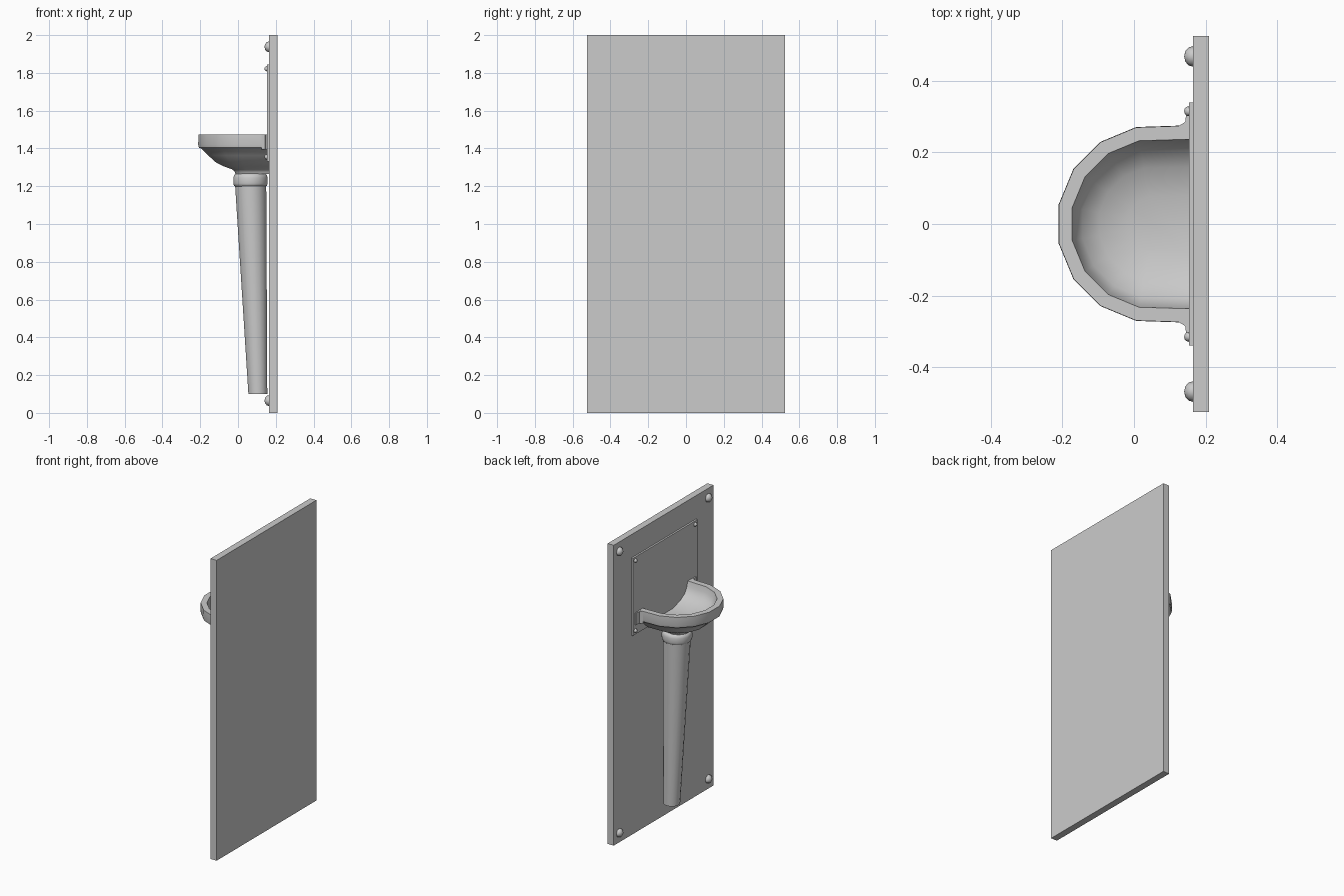
import bpy, bmesh, math
from mathutils import Matrix

if "Cube" in bpy.data.objects:
    bpy.data.objects.remove(bpy.data.objects["Cube"])

WALL = 0.164


def finish(name, bm, angle=None):
    bmesh.ops.recalc_face_normals(bm, faces=bm.faces)
    mesh = bpy.data.meshes.new(name)
    bm.to_mesh(mesh)
    bm.free()
    ob = bpy.data.objects.new(name, mesh)
    bpy.context.collection.objects.link(ob)
    if angle:
        bpy.ops.object.select_all(action='DESELECT')
        ob.select_set(True)
        bpy.context.view_layer.objects.active = ob
        bpy.ops.object.shade_smooth_by_angle(angle=math.radians(angle))
    return ob


def box(name, lo, hi):
    bm = bmesh.new()
    size = [b - a for a, b in zip(lo, hi)]
    mid = [(a + b) / 2 for a, b in zip(lo, hi)]
    bmesh.ops.create_cube(bm, size=1, matrix=Matrix.Translation(mid) @ Matrix.Diagonal((*size, 1)))
    return finish(name, bm)


def loft(name, rings, angle=40):
    bm = bmesh.new()
    loops = [[bm.verts.new(p) for p in ring] for ring in rings]
    n = len(loops[0])
    for a, b in zip(loops, loops[1:]):
        for i in range(n):
            j = (i + 1) % n
            bm.faces.new((a[i], a[j], b[j], b[i]))
    bm.faces.new(loops[0])
    bm.faces.new(loops[-1])
    return finish(name, bm, angle)


def circle(cx, r, z, n=16):
    return [(cx + r * math.cos(t), r * math.sin(t), z)
            for t in (2 * math.pi * (i + 0.5) / n for i in range(n))]


def d_ring(r, z, back=1.0):
    # half of a 16-sided circle, carried straight back to the wall
    pts = [(WALL, back * r, z)]
    for i in range(8):
        t = math.radians(101.25 + 22.5 * i)
        pts.append((0.06 + r * math.cos(t), r * math.sin(t), z))
    return pts + [(WALL, -back * r, z)]


def stud(name, x, y, z, r, depth):
    bm = bmesh.new()
    bmesh.ops.create_uvsphere(bm, u_segments=8, v_segments=6, radius=1)
    m = (Matrix.Translation((x, y, z)) @ Matrix.Diagonal((depth, r, r, 1))
         @ Matrix.Rotation(math.pi / 2, 4, 'Y'))
    bm.transform(m)
    bmesh.ops.bisect_plane(bm, geom=bm.verts[:] + bm.edges[:] + bm.faces[:],
                           plane_co=(x + 0.002, 0, 0), plane_no=(1, 0, 0), clear_outer=True)
    return finish(name, bm, 50)


# Wall panel and splash plate
box("wall_panel", (0.165, -0.525, 0), (0.21, 0.525, 2))
box("splash_plate", (0.153, -0.34, 1.33), (0.166, 0.34, 1.845))

# Domed studs at the corners of both plates
for side in (-1, 1):
    for z in (0.065, 1.938):
        stud("panel_stud", 0.165, 0.468 * side, z, 0.029, 0.025)
    for z in (1.355, 1.822):
        stud("plate_stud", 0.153, 0.315 * side, z, 0.014, 0.013)

# Basin: up the outside, over the rim, down the inside
basin = [(0.075, 1.264, 0.8), (0.08, 1.28, 0.8), (0.095, 1.29, 0.85), (0.14, 1.306), (0.18, 1.326),
         (0.222, 1.363), (0.26, 1.4), (0.272, 1.404), (0.276, 1.42), (0.275, 1.475),
         (0.237, 1.475), (0.228, 1.44), (0.208, 1.405), (0.16, 1.375), (0.08, 1.352)]
loft("basin", [d_ring(*p) for p in basin], 42)

# Flared flanges where the rim meets the splash plate
for side in (-1, 1):
    section = [(WALL, 0.25), (WALL, 0.318), (0.147, 0.318), (0.143, 0.285), (0.125, 0.274), (0.125, 0.25)]
    loft("rim_flange", [[(x, y * side, z) for x, y in section] for z in (1.395, 1.474)], 50)

# Collar under the basin
collar = [(0.08, 1.198), (0.089, 1.203), (0.0925, 1.215), (0.0925, 1.245),
          (0.088, 1.26), (0.078, 1.267)]
loft("collar", [circle(0.066, r, z) for r, z in collar], 45)

# Tapered pedestal leaning along the wall
loft("pedestal", [circle(0.105, 0.051, 0.1), circle(0.067, 0.084, 1.205)], 40)
